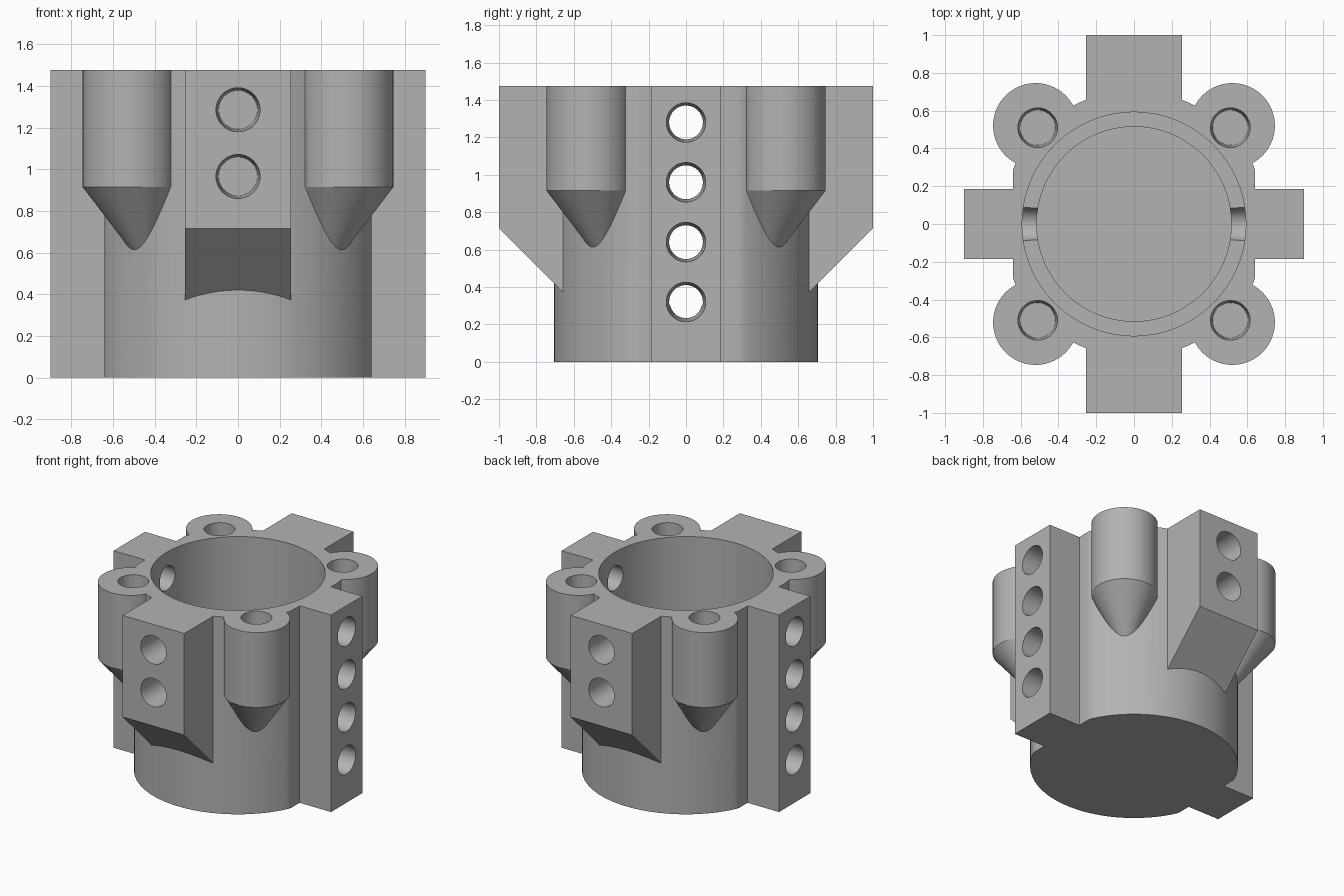
import bpy, bmesh, math
from mathutils import Matrix, Vector

cube = bpy.data.objects.get("Cube")
if cube:
    bpy.data.objects.remove(cube, do_unlink=True)

TOP = 1.475
grey = bpy.data.materials.new("plain grey")
grey.use_nodes = True
grey.diffuse_color = (0.45, 0.45, 0.45, 1)
grey.node_tree.nodes["Principled BSDF"].inputs["Base Color"].default_value = grey.diffuse_color


def finish(name, bm):
    bmesh.ops.recalc_face_normals(bm, faces=bm.faces)
    mesh = bpy.data.meshes.new(name)
    bm.to_mesh(mesh)
    bm.free()
    mesh.materials.append(grey)
    obj = bpy.data.objects.new(name, mesh)
    bpy.context.collection.objects.link(obj)
    return obj


def loft(name, rings, sides=64, flat_x=None):
    """Skin stacked circles given as (x, y, z, radius); radius 0 makes a tip."""
    bm = bmesh.new()
    loops = []
    for x, y, z, r in rings:
        if r == 0:
            loops.append([bm.verts.new((x, y, z))] * sides)
            continue
        loop = []
        for i in range(sides):
            a = math.tau * (i + 0.5) / sides
            px = x + r * math.cos(a)
            if flat_x:
                px = max(-flat_x, min(flat_x, px))
            loop.append(bm.verts.new((px, y + r * math.sin(a), z)))
        loops.append(loop)
    for low, high in zip(loops, loops[1:]):
        for i in range(sides):
            j = (i + 1) % sides
            bm.faces.new(dict.fromkeys((low[i], low[j], high[j], high[i])))
    for loop in (loops[0], loops[-1]):
        if loop[0] is not loop[1]:
            bm.faces.new(loop)
    return finish(name, bm)


def extrude_profile(name, profile, half_width):
    """Extrude a (y, z) outline along x."""
    bm = bmesh.new()
    face = bm.faces.new([bm.verts.new((-half_width, y, z)) for y, z in profile])
    new = bmesh.ops.extrude_face_region(bm, geom=[face])["geom"]
    verts = [v for v in new if isinstance(v, bmesh.types.BMVert)]
    bmesh.ops.translate(bm, verts=verts, vec=(2 * half_width, 0, 0))
    return finish(name, bm)


def drill(name, start, end, r_start, r_end):
    """Slightly tapered round cutter between two points."""
    a, b = Vector(start), Vector(end)
    turn = (b - a).to_track_quat('Z', 'Y').to_matrix().to_4x4()
    bm = bmesh.new()
    bmesh.ops.create_cone(bm, cap_ends=True, segments=48, radius1=r_start, radius2=r_end,
                          depth=(b - a).length, matrix=Matrix.Translation((a + b) / 2) @ turn)
    return finish(name, bm)


def combine(target, tool, operation):
    mod = target.modifiers.new(tool.name, 'BOOLEAN')
    mod.object, mod.operation, mod.solver = tool, operation, 'EXACT'
    graph = bpy.context.evaluated_depsgraph_get()
    mesh = bpy.data.meshes.new_from_object(target.evaluated_get(graph))
    target.modifiers.clear()
    target.data = mesh
    bpy.data.objects.remove(tool, do_unlink=True)


# Round cup with two flattened sides
holder = loft("holder_body", [(0, 0, 0, 0.705), (0, 0, TOP, 0.705)], 128, flat_x=0.64)

# Front and back blocks with sloped undersides, full height side blocks
for s in (-1, 1):
    outline = [(s * 0.5, TOP), (s, TOP), (s, 0.715), (s * 0.5, 0.215)]
    combine(holder, extrude_profile("sloped_block", outline, 0.255), 'UNION')
    side = extrude_profile("side_block", [(-0.185, 0), (0.185, 0), (0.185, TOP), (-0.185, TOP)], 0.15)
    side.data.transform(Matrix.Translation((s * 0.75, 0, 0)))
    combine(holder, side, 'UNION')

# Corner screw posts with skewed conical feet
corners = [(sx, sy) for sx in (-1, 1) for sy in (-1, 1)]
for sx, sy in corners:
    post = loft("corner_post", [(sx * 0.43, sy * 0.43, 0.5, 0),
                                (sx * 0.521, sy * 0.521, 0.915, 0.225),
                                (sx * 0.521, sy * 0.521, TOP, 0.225)])
    combine(holder, post, 'UNION')

# Stepped bore
bore = loft("bore", [(0, 0, 0.2, 0.515), (0, 0, 0.3, 0.515), (0, 0, 0.3, 0.592), (0, 0, 1.6, 0.592)], 128)
combine(holder, bore, 'DIFFERENCE')

# Tapered screw holes: corner posts, side blocks, front and back blocks
for sx, sy in corners:
    x, y = sx * 0.51, sy * 0.51
    combine(holder, drill("post_hole", (x, y, TOP + 0.01), (x, y, 0.95), 0.105, 0.093), 'DIFFERENCE')
for s in (-1, 1):
    for i in range(1, 5):
        z = 0.32 * i
        combine(holder, drill("side_hole", (s * 0.91, 0, z), (s * 0.5, 0, z), 0.106, 0.086), 'DIFFERENCE')
    for z in (0.965, 1.285):
        combine(holder, drill("block_hole", (0, s * 1.01, z), (0, s * 0.65, z), 0.106, 0.093), 'DIFFERENCE')

# Smooth round walls, keep the corners crisp
bpy.ops.object.select_all(action='DESELECT')
holder.select_set(True)
bpy.context.view_layer.objects.active = holder
bpy.ops.object.shade_smooth_by_angle(angle=math.radians(25))
